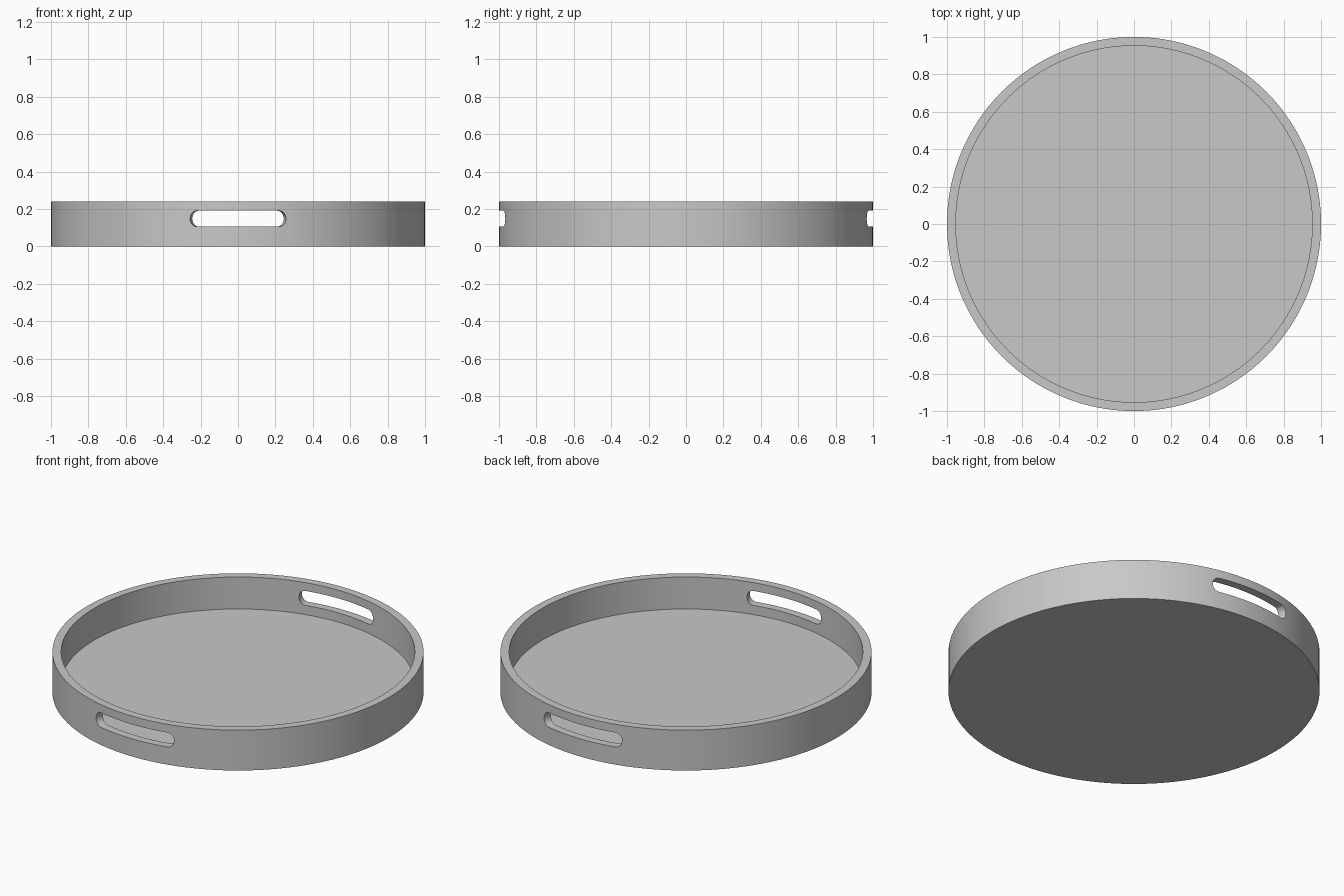
import bpy, bmesh, math

cube = bpy.data.objects.get("Cube")
if cube:
    bpy.data.objects.remove(cube, do_unlink=True)

HEIGHT, FLOOR, OUTER, INNER, SEGMENTS = 0.24, 0.05, 1.0, 0.953, 160
SLOT_Z, SLOT_R, SLOT_HALF = 0.148, 0.043, 0.266

grey = bpy.data.materials.new("light grey")
grey.use_nodes = True
colour = (0.58, 0.58, 0.58, 1)
grey.diffuse_color = colour
grey.node_tree.nodes["Principled BSDF"].inputs["Base Color"].default_value = colour


def make_object(name, bm):
    bmesh.ops.recalc_face_normals(bm, faces=bm.faces)
    mesh = bpy.data.meshes.new(name)
    bm.to_mesh(mesh)
    bm.free()
    mesh.materials.append(grey)
    obj = bpy.data.objects.new(name, mesh)
    bpy.context.collection.objects.link(obj)
    return obj


def loft(bm, rings):
    """Join rings of points into a capped solid."""
    loops = [[bm.verts.new(p) for p in ring] for ring in rings]
    n = len(loops[0])
    for a, b in zip(loops, loops[1:]):
        for i in range(n):
            j = (i + 1) % n
            bm.faces.new((a[i], a[j], b[j], b[i]))
    bm.faces.new(loops[0])
    bm.faces.new(loops[-1])


def circle(radius, z):
    angles = [math.tau * i / SEGMENTS for i in range(SEGMENTS)]
    return [(radius * math.cos(a), radius * math.sin(a), z) for a in angles]


# Tray: floor and upright wall in one turned solid
bm = bmesh.new()
loft(bm, [circle(OUTER, 0), circle(OUTER, HEIGHT),
          circle(INNER, HEIGHT), circle(INNER, FLOOR)])
tray = make_object("tray", bm)

# Handle slots: round-ended shapes that narrow towards the tray centre
outline = []
for side in (1, -1):
    for i in range(13):
        a = math.pi * (i / 12 - 0.5)
        outline.append((side * (SLOT_HALF - SLOT_R + SLOT_R * math.cos(a)),
                        SLOT_Z + side * SLOT_R * math.sin(a)))
bm = bmesh.new()
for facing in (-1, 1):
    loft(bm, [[(u * d, facing * d, z) for u, z in outline] for d in (0.8, 1.1)])
cutter = make_object("handle_slot_cutter", bm)
cutter.hide_render = True

# Cut the slots, then drop the helper
cut = tray.modifiers.new("handle_slots", 'BOOLEAN')
cut.operation, cut.solver, cut.object = 'DIFFERENCE', 'EXACT', cutter
bpy.ops.object.select_all(action='DESELECT')
tray.select_set(True)
bpy.context.view_layer.objects.active = tray
bpy.ops.object.modifier_apply(modifier=cut.name)
bpy.data.objects.remove(cutter, do_unlink=True)
bpy.ops.object.shade_smooth_by_angle(angle=math.radians(30))
